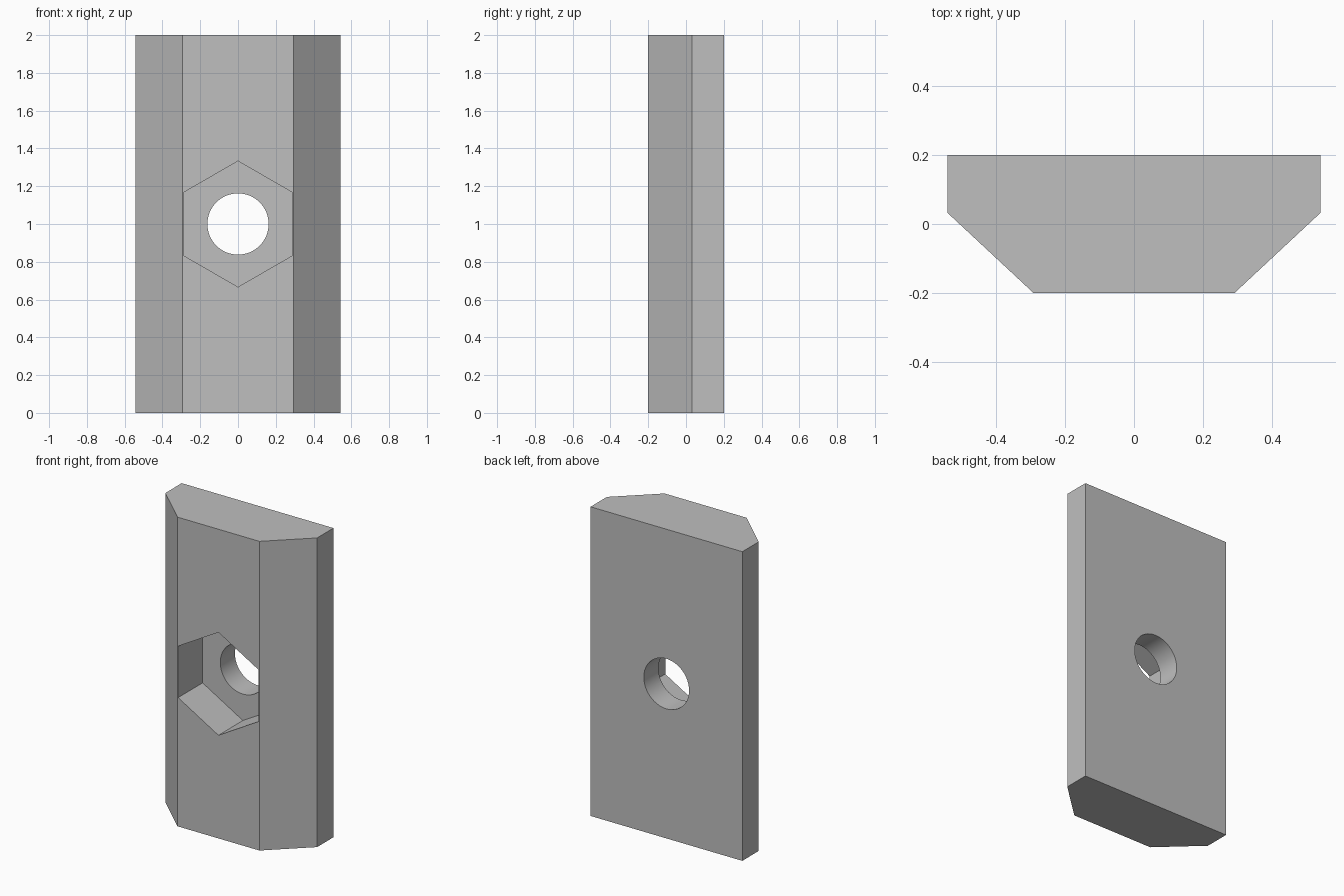
import bpy, bmesh, math
from mathutils import Matrix, Vector

default = bpy.data.objects.get("Cube")
if default:
    bpy.data.objects.remove(default, do_unlink=True)

HEIGHT, BACK, FRONT = 2.0, 0.2, -0.2
POCKET_FLOOR = 0.05

grey = bpy.data.materials.new("plain grey")
grey.use_nodes = True
grey.diffuse_color = (0.52, 0.52, 0.52, 1)
grey.node_tree.nodes["Principled BSDF"].inputs["Base Color"].default_value = grey.diffuse_color


def add_object(name, bm):
    bmesh.ops.recalc_face_normals(bm, faces=bm.faces)
    mesh = bpy.data.meshes.new(name)
    bm.to_mesh(mesh)
    bm.free()
    mesh.materials.append(grey)
    obj = bpy.data.objects.new(name, mesh)
    bpy.context.collection.objects.link(obj)
    return obj


def prism_cutter(name, sides, radius, y0, y1):
    """Prism along y, centred on the plate, with a corner pointing up."""
    bm = bmesh.new()
    ring = []
    for i in range(sides):
        a = 2 * math.pi * i / sides
        ring.append(bm.verts.new((radius * math.sin(a), y0,
                                  HEIGHT / 2 + radius * math.cos(a))))
    face = bm.faces.new(ring)
    out = bmesh.ops.extrude_face_region(bm, geom=[face])
    moved = [v for v in out["geom"] if isinstance(v, bmesh.types.BMVert)]
    bmesh.ops.translate(bm, verts=moved, vec=(0, y1 - y0, 0))
    obj = add_object(name, bm)
    obj.hide_render = True
    return obj


# Bar: bevelled profile extruded upward
half = [(0.293, FRONT), (0.543, 0.033), (0.543, BACK)]
profile = half + [(-x, y) for x, y in reversed(half)]
bm = bmesh.new()
base = bm.faces.new([bm.verts.new((x, y, 0)) for x, y in profile])
out = bmesh.ops.extrude_face_region(bm, geom=[base])
top = [v for v in out["geom"] if isinstance(v, bmesh.types.BMVert)]
bmesh.ops.translate(bm, verts=top, vec=(0, 0, HEIGHT))
bar = add_object("slot_nut_bar", bm)

# Hexagonal pocket in the front and round hole through the back
cutters = [prism_cutter("hex_pocket_cutter", 6, 0.333, FRONT - 0.1, POCKET_FLOOR),
           prism_cutter("bolt_hole_cutter", 64, 0.162, POCKET_FLOOR - 0.1, BACK + 0.1)]

bpy.ops.object.select_all(action="DESELECT")
bar.select_set(True)
bpy.context.view_layer.objects.active = bar
for cutter in cutters:
    mod = bar.modifiers.new(cutter.name, "BOOLEAN")
    mod.operation = "DIFFERENCE"
    mod.solver = "EXACT"
    mod.object = cutter
    bpy.ops.object.modifier_apply(modifier=mod.name)
    bpy.data.objects.remove(cutter, do_unlink=True)

# Smooth hole wall, crisp flat faces
bpy.ops.object.shade_smooth_by_angle(angle=math.radians(30))
